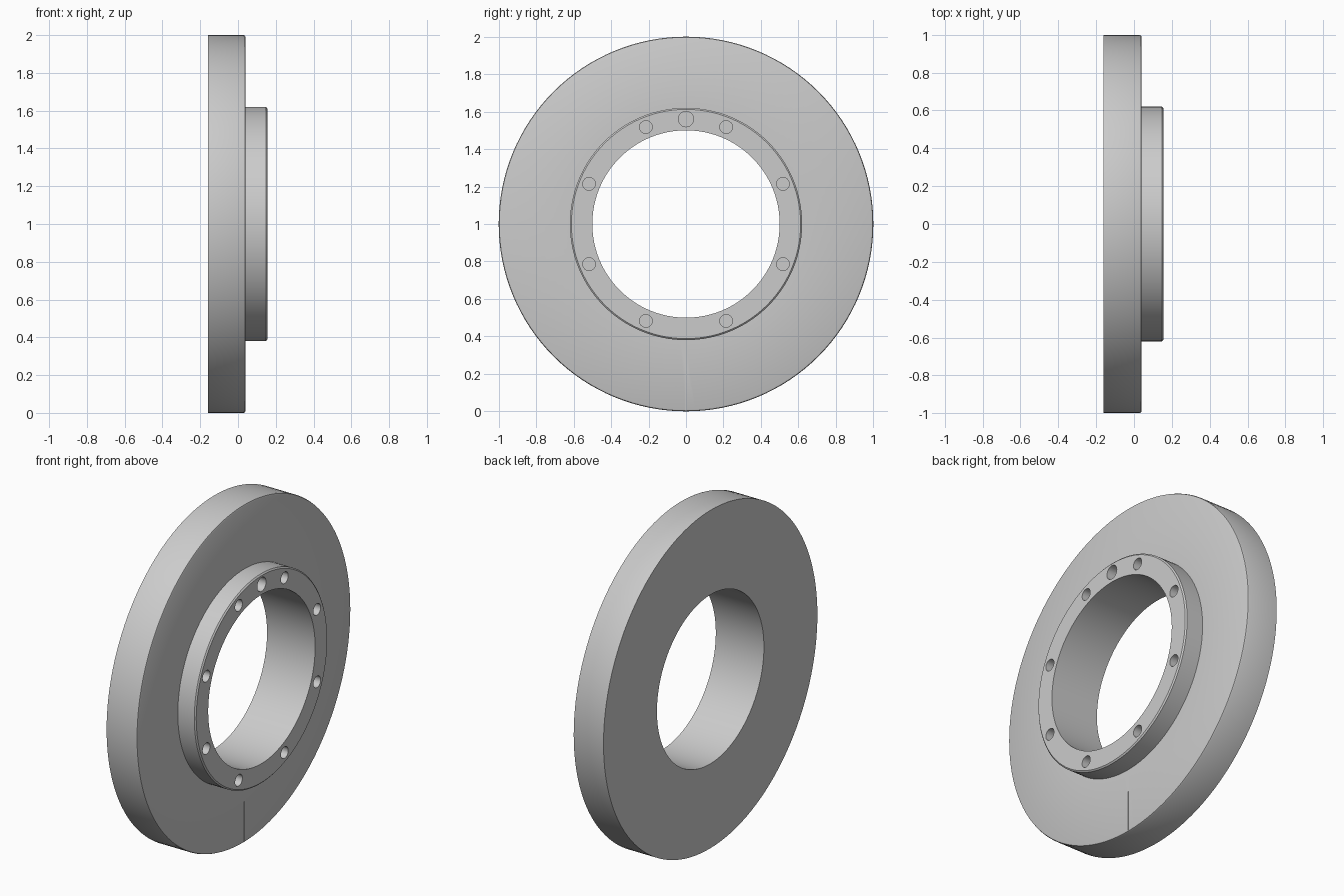
import bpy, bmesh, math
from mathutils import Matrix

if "Cube" in bpy.data.objects:
    bpy.data.objects.remove(bpy.data.objects["Cube"])

SEG = 128
steel = bpy.data.materials.new("light grey metal")
steel.diffuse_color = (0.6, 0.6, 0.6, 1)
steel.use_nodes = True
steel.node_tree.nodes["Principled BSDF"].inputs["Base Color"].default_value = steel.diffuse_color


def to_object(bm, name):
    bmesh.ops.recalc_face_normals(bm, faces=bm.faces)
    mesh = bpy.data.meshes.new(name)
    bm.to_mesh(mesh)
    bm.free()
    mesh.materials.append(steel)
    obj = bpy.data.objects.new(name, mesh)
    bpy.context.collection.objects.link(obj)
    return obj


def lathe(name, profile):
    """Spin a closed (x, radius) profile round the x axis at z = 1."""
    bm = bmesh.new()
    rings = []
    for i in range(SEG):
        a = 2 * math.pi * i / SEG
        rings.append([bm.verts.new((x, r * math.sin(a), 1 + r * math.cos(a))) for x, r in profile])
    n = len(profile)
    for i in range(SEG):
        p, q = rings[i], rings[(i + 1) % SEG]
        for j in range(n):
            k = (j + 1) % n
            bm.faces.new((p[j], p[k], q[k], q[j]))
    return to_object(bm, name)


# Stepped flange: disc, raised hub and through bore, with small edge chamfers
flange = lathe("flange", [
    (-0.16, 0.5), (-0.16, 1.0), (0.03, 1.0), (0.037, 0.997), (0.04, 0.99),
    (0.04, 0.62), (0.148, 0.62), (0.155, 0.612), (0.155, 0.5)])

# Cutters: eight bolt holes, one larger locating hole, one index groove
bm = bmesh.new()
holes = [(22.5 + 45 * k, 0.034) for k in range(8)] + [(0, 0.041)]
for deg, rad in holes:
    a = math.radians(deg)
    place = Matrix.Translation((0.13, 0.56 * math.sin(a), 1 + 0.56 * math.cos(a)))
    bmesh.ops.create_cone(bm, cap_ends=True, segments=32, radius1=rad, radius2=rad,
                          depth=0.2, matrix=place @ Matrix.Rotation(math.pi / 2, 4, 'Y'))
bmesh.ops.create_cube(bm, size=1, matrix=Matrix.Translation((0.045, 0, 0.115))
                      @ Matrix.Diagonal((0.02, 0.005, 0.26, 1)))
cutter = to_object(bm, "hole_cutters")
cutter.hide_render = True
cutter.hide_viewport = True

cut = flange.modifiers.new("holes", 'BOOLEAN')
cut.operation = 'DIFFERENCE'
cut.solver = 'EXACT'
cut.object = cutter

# Bake the cut, then smooth the round walls and keep the edges sharp
bpy.context.view_layer.objects.active = flange
flange.select_set(True)
bpy.ops.object.modifier_apply(modifier=cut.name)
bpy.data.objects.remove(cutter)
bpy.ops.object.shade_smooth_by_angle(angle=math.radians(30))
